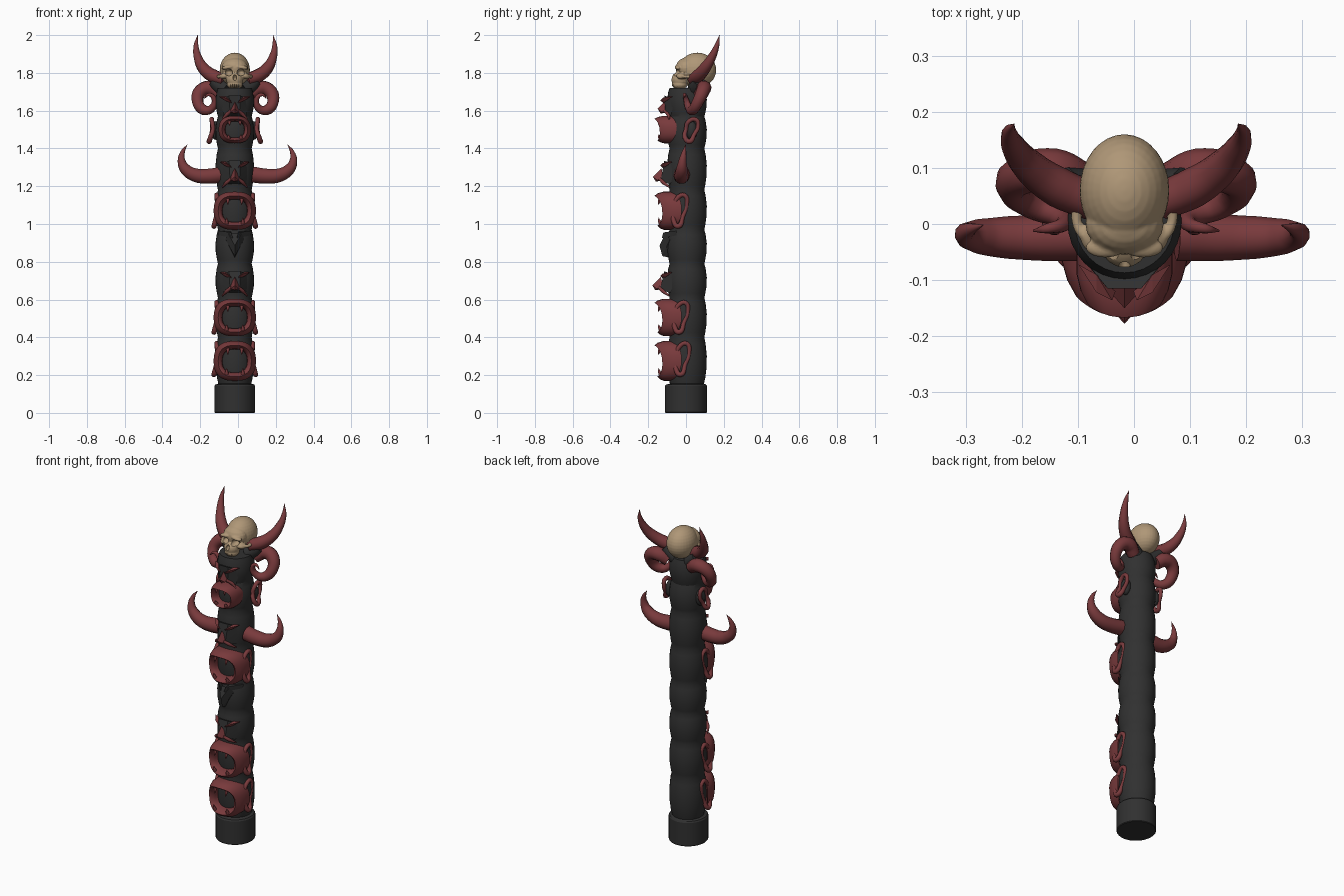
import bpy, bmesh, math
from mathutils import Vector, Matrix

if "Cube" in bpy.data.objects:
    bpy.data.objects.remove(bpy.data.objects["Cube"])

CX = -0.017  # pole axis


def material(name, rgb):
    m = bpy.data.materials.new(name)
    m.diffuse_color = (*rgb, 1)
    m.use_nodes = True
    m.node_tree.nodes["Principled BSDF"].inputs["Base Color"].default_value = m.diffuse_color
    return m


DARK = material("charcoal", (0.03, 0.03, 0.03))
RED = material("dark_red", (0.19, 0.042, 0.045))
BONE = material("bone", (0.43, 0.31, 0.185))


def finish(name, mesh, mat, angle=40):
    mesh.materials.clear()
    mesh.materials.append(mat)
    mesh.polygons.foreach_set("use_smooth", [True] * len(mesh.polygons))
    mesh.set_sharp_from_angle(angle=math.radians(angle))
    ob = bpy.data.objects.new(name, mesh)
    bpy.context.collection.objects.link(ob)
    return ob


def from_bm(name, bm, mat, angle=40):
    bmesh.ops.recalc_face_normals(bm, faces=bm.faces)
    me = bpy.data.meshes.new(name)
    bm.to_mesh(me)
    bm.free()
    return finish(name, me, mat, angle)


def bake(ob):
    bpy.context.view_layer.update()
    dg = bpy.context.evaluated_depsgraph_get()
    return bpy.data.meshes.new_from_object(ob.evaluated_get(dg))


def tube(name, pts, mat, cx=CX, side=1, cyclic=False):
    """Tapered tube through (x, y, z, radius) points."""
    cu = bpy.data.curves.new(name, 'CURVE')
    cu.dimensions = '3D'
    cu.bevel_depth = 1.0
    cu.bevel_resolution = 3
    cu.resolution_u = 5
    cu.use_fill_caps = True
    sp = cu.splines.new('BEZIER')
    sp.bezier_points.add(len(pts) - 1)
    sp.use_cyclic_u = cyclic
    for bp, (x, y, z, r) in zip(sp.bezier_points, pts):
        bp.co = (cx + side * x, y, z)
        bp.radius = r
        bp.handle_left_type = bp.handle_right_type = 'AUTO'
    tmp = bpy.data.objects.new("tmp", cu)
    bpy.context.collection.objects.link(tmp)
    me = bake(tmp)
    bpy.data.objects.remove(tmp)
    return finish(name, me, mat)


def ball(name, c, s, mat, rot=0.0, seg=20):
    bm = bmesh.new()
    m = Matrix.Translation((CX + c[0], c[1], c[2])) @ Matrix.Rotation(rot, 4, 'Y') @ Matrix.Diagonal((*s, 1))
    bmesh.ops.create_uvsphere(bm, u_segments=seg, v_segments=seg // 2, radius=1, matrix=m)
    return from_bm(name, bm, mat)


def hull(name, pts, mat):
    bm = bmesh.new()
    for x, y, z in pts:
        bm.verts.new((CX + x, y, z))
    bmesh.ops.convex_hull(bm, input=bm.verts)
    return from_bm(name, bm, mat, 20)


def loft(rings, bm, close=False):
    n = len(rings[0])
    rows = [[bm.verts.new(p) for p in r] for r in rings]
    for a, b in zip(rows, rows[1:]):
        for i in range(n):
            bm.faces.new((a[i], a[(i + 1) % n], b[(i + 1) % n], b[i]))
    if close:
        bm.faces.new(rows[0])
        bm.faces.new(rows[-1])


# Pole: plain base, then one gentle bulge per carved head
profile = [(0, 0.108), (0.004, 0.111), (0.142, 0.111), (0.15, 0.106), (0.155, 0.09)]
cuts = [0.155, 0.4, 0.61, 0.79, 0.97, 1.18, 1.4, 1.57, 1.72]
for lo, hi in zip(cuts, cuts[1:]):
    for t, r in ((0.12, 0.097), (0.35, 0.104), (0.6, 0.105), (0.85, 0.099), (1, 0.092)):
        profile.append((lo + t * (hi - lo), r))
bm = bmesh.new()
N = 32
loft([[(CX + r * 0.97 * math.cos(i * math.tau / N), r * math.sin(i * math.tau / N) + (0.005 if z > 0.15 else 0), z)
       for i in range(N)] for z, r in profile], bm, True)
from_bm("pole", bm, DARK, 30)


def lips(name, zc, hw, hh):
    """Open mouth ring that wraps round the front of the pole."""
    sections = [(1.1, -0.03), (1.1, 0.012), (1.0, 0.038), (0.86, 0.052), (0.74, 0.038), (0.66, 0.01), (0.63, -0.03)]
    rings = []
    for s, f in sections:
        ring = []
        for i in range(32):
            a = i * math.tau / 32
            c, sn = math.cos(a), math.sin(a)
            x = hw * s * math.copysign(abs(c) ** 0.75, c)
            z = hh * s * math.copysign(abs(sn) ** 0.85, sn)
            ring.append((CX + x, -0.107 + 4.3 * x * x - f * (1 + 0.15 * sn), zc + z))
        rings.append(ring)
    bm = bmesh.new()
    loft(rings, bm)
    from_bm(name, bm, RED, 50)
    # fangs, two above and two below
    for side in (-1, 1):
        for up, fx, ln in ((1, 0.36, 0.4), (-1, 0.42, 0.32)):
            z0 = zc + up * hh * 0.72
            tube("fang", [(hw * fx, -0.135, z0, 0.011), (hw * fx, -0.142, z0 - up * hh * ln * 0.5, 0.007),
                          (hw * fx, -0.145, z0 - up * hh * ln, 0.001)], RED, side=side)


def ears(zc, yc, out, h):
    for side in (-1, 1):
        x = 0.094 + out
        rim = [(x, yc - 0.02, zc + h * 0.75, 0.012), (x + 0.002, yc + 0.022, zc + h, 0.012),
               (x, yc + 0.034, zc + h * 0.35, 0.011), (x + 0.004, yc + 0.014, zc - h * 0.35, 0.011),
               (x + 0.016, yc - 0.012, zc - h, 0.014), (x + 0.008, yc - 0.036, zc - h * 0.6, 0.013),
               (x - 0.004, yc - 0.03, zc + h * 0.1, 0.011)]
        tube("ear_rim", rim, RED, side=side, cyclic=True)
        ball("ear_inner", (side * (x - 0.012 - out * 0.3), yc, zc), (0.014 + out * 0.5, 0.03, h * 0.85), DARK)


def upper_face(zn, zb, yn):
    """Nose, cheek folds and slanted brows."""
    hull("nose", [(0, yn, zn + 0.005), (0, yn + 0.015, zn - 0.02), (0.02, yn + 0.022, zn - 0.012),
                  (-0.02, yn + 0.022, zn - 0.012), (0, yn + 0.045, zn + 0.05), (0.035, yn + 0.06, zn - 0.015),
                  (-0.035, yn + 0.06, zn - 0.015)], RED)
    hull("muzzle", [(s * 0.06, -0.08, zn - 0.035) for s in (-1, 1)] + [(s * 0.025, yn + 0.04, zn - 0.02) for s in (-1, 1)]
         + [(s * 0.075, -0.06, zb) for s in (-1, 1)] + [(s * 0.03, -0.115, zb + 0.02) for s in (-1, 1)], DARK)
    for s in (-1, 1):
        tube("cheek_fold", [(0.018, yn + 0.035, zn - 0.005, 0.008), (0.042, yn + 0.055, zn - 0.025, 0.010),
                            (0.066, -0.088, zn - 0.05, 0.004)], RED, side=s)
        hull("brow", [(s * 0.016, -0.12, zb - 0.02), (s * 0.022, -0.136, zb - 0.006), (s * 0.05, -0.122, zb + 0.008),
                      (s * 0.082, -0.072, zb + 0.014), (s * 0.05, -0.105, zb - 0.008), (s * 0.05, -0.09, zb + 0.016)], RED)


# Carved heads from bottom to top
lips("lips_low", 0.275, 0.102, 0.096)
lips("lips_second", 0.505, 0.102, 0.09)
lips("lips_third", 1.07, 0.102, 0.092)
lips("lips_top", 1.5, 0.078, 0.066)
ears(0.285, -0.018, 0, 0.082)
ears(0.505, -0.025, 0, 0.078)
ears(1.07, -0.03, 0, 0.082)
ears(1.495, 0.03, 0.026, 0.058)
upper_face(0.67, 0.73, -0.178)
upper_face(1.245, 1.315, -0.175)
upper_face(1.605, 1.66, -0.15)

# Dark beaked head between the masks
hull("beak", [(0, -0.125, 0.83), (0.05, -0.085, 0.92), (-0.05, -0.085, 0.92), (0, -0.14, 0.885),
              (0.035, -0.11, 0.95), (-0.035, -0.11, 0.95), (0, -0.08, 0.82)], DARK)
for s in (-1, 1):
    hull("beak_brow", [(s * 0.01, -0.128, 0.925), (s * 0.02, -0.12, 0.955), (s * 0.09, -0.05, 0.965),
                       (s * 0.085, -0.05, 0.94), (s * 0.02, -0.08, 0.96)], DARK)

for s in (-1, 1):
    # Side horns
    tube("side_horn", [(0.08, -0.022, 1.262, 0.044), (0.15, -0.024, 1.253, 0.042), (0.22, -0.024, 1.258, 0.038),
                       (0.275, -0.022, 1.29, 0.031), (0.296, -0.018, 1.335, 0.021), (0.29, -0.01, 1.38, 0.012),
                       (0.266, -0.002, 1.42, 0.001)], RED, cx=-0.003, side=s)
    # Crown horns
    tube("crown_horn", [(0.06, 0.04, 1.765, 0.034), (0.12, 0.065, 1.785, 0.036), (0.17, 0.1, 1.825, 0.031),
                        (0.198, 0.135, 1.88, 0.023), (0.208, 0.162, 1.94, 0.014), (0.2, 0.178, 2.0, 0.001)],
         RED, cx=-0.014, side=s)
    # Curled horns
    tube("curled_horn", [(0.08, 0.075, 1.69, 0.036), (0.13, 0.095, 1.72, 0.04), (0.182, 0.09, 1.705, 0.036),
                         (0.2, 0.065, 1.65, 0.031), (0.165, 0.035, 1.603, 0.027), (0.122, 0.015, 1.615, 0.02),
                         (0.112, 0.0, 1.66, 0.014), (0.14, -0.008, 1.685, 0.009), (0.165, -0.012, 1.665, 0.002)],
         RED, cx=-0.014, side=s)
    tube("horn_socket", [(0.05, 0.05, 1.71, 0.045), (0.085, 0.06, 1.735, 0.04), (0.11, 0.068, 1.76, 0.034)], DARK, side=s)

# Skull: fused masses with hollowed eyes, nose and temples
parts = [ball("skull", (0, 0.06, 1.815), (0.08, 0.1, 0.092), BONE, seg=32),
         ball("forehead", (0, 0.0, 1.825), (0.07, 0.055, 0.055), BONE),
         ball("upper_jaw", (0, -0.03, 1.765), (0.045, 0.048, 0.042), BONE),
         ball("teeth", (0, -0.033, 1.738), (0.042, 0.042, 0.026), BONE)]
for s in (-1, 1):
    parts.append(ball("cheekbone", (s * 0.05, -0.022, 1.785), (0.03, 0.03, 0.017), BONE, s * 0.3))
    parts.append(tube("cheek_arch", [(0.062, -0.03, 1.785, 0.011), (0.084, 0.0, 1.78, 0.009),
                                     (0.078, 0.05, 1.785, 0.012)], BONE, side=s))
    parts.append(ball("brow_ridge", (s * 0.034, -0.042, 1.83), (0.036, 0.018, 0.012), BONE, s * 0.15))
bm = bmesh.new()
for p in parts:
    bm.from_mesh(p.data)
    bpy.data.objects.remove(p)
skull = from_bm("skull_blank", bm, BONE)
mod = skull.modifiers.new("fuse", 'REMESH')
mod.mode = 'VOXEL'
mod.voxel_size = 0.004
cutters = [ball("cutter", (s * 0.033, -0.06, 1.803), (0.023, 0.04, 0.019), BONE) for s in (-1, 1)]
cutters.append(ball("cutter", (0, -0.085, 1.776), (0.011, 0.035, 0.017), BONE))
for i in range(-3, 4):
    cutters.append(ball("cutter", (i * 0.011, -0.078, 1.727), (0.0018, 0.03, 0.015), BONE, seg=8))
for c in cutters:
    c.hide_render = True
    b = skull.modifiers.new("hollow", 'BOOLEAN')
    b.operation = 'DIFFERENCE'
    b.solver = 'EXACT'
    b.object = c
mesh = bake(skull)
for o in cutters + [skull]:
    bpy.data.objects.remove(o)
finish("skull", mesh, BONE, 45)
